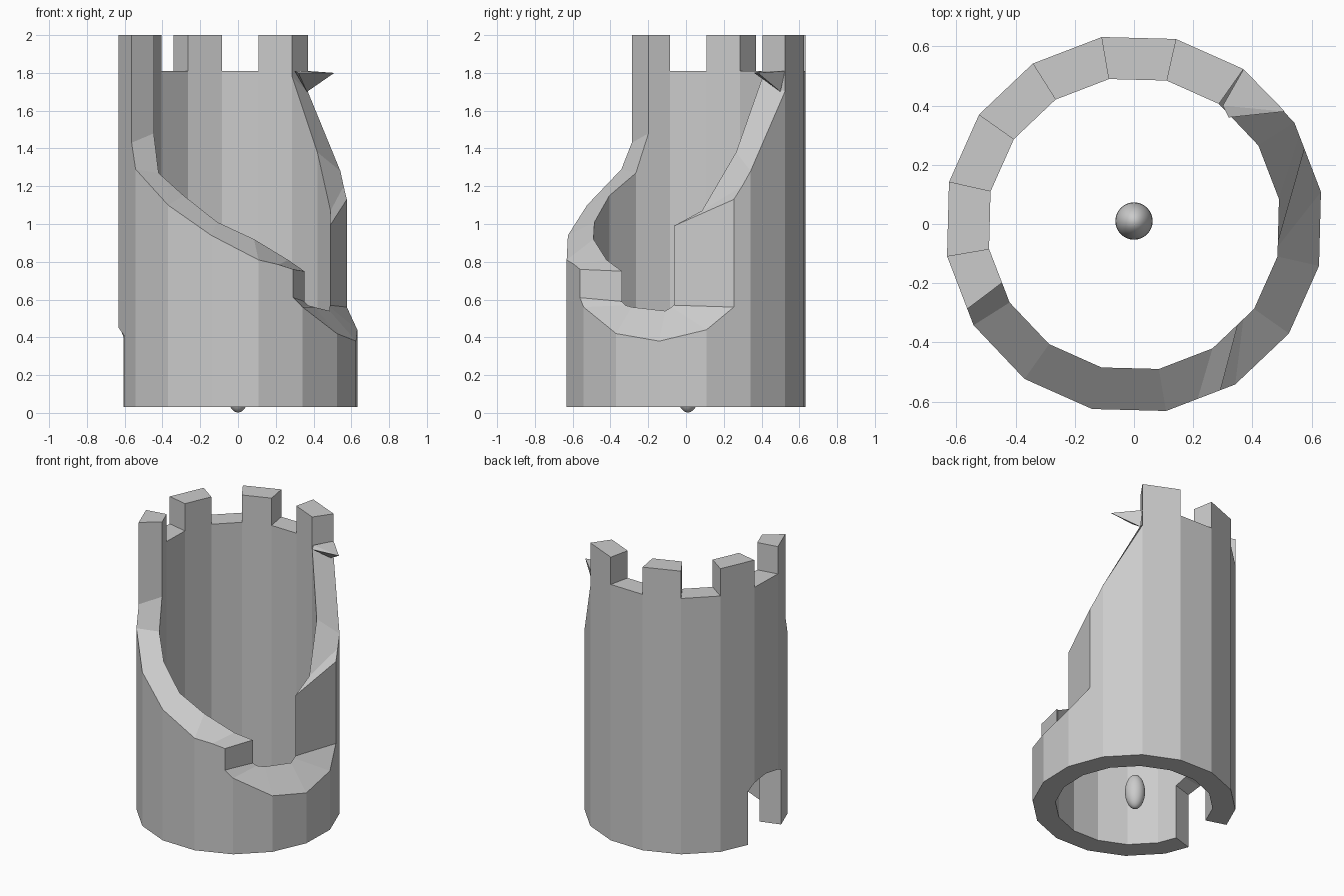
import bpy, bmesh, math
from mathutils import Vector

if "Cube" in bpy.data.objects:
    bpy.data.objects.remove(bpy.data.objects["Cube"])

R_OUT, R_IN = 0.641, 0.497       # corner radii of the 16-sided wall
OFF, STEP = 9.75, 22.5           # first corner and corner spacing, degrees
BASE, CRENEL, TOP = 0.03, 1.81, 2.0


def on_ring(angle, radius, z):
    """Point on the 16-sided outline at the given angle."""
    local = (angle - OFF) % STEP - STEP / 2
    r = radius * math.cos(math.radians(STEP / 2)) / math.cos(math.radians(local))
    a = math.radians(angle)
    return Vector((r * math.cos(a), r * math.sin(a), z))


def add_object(name, bm):
    mesh = bpy.data.meshes.new(name)
    bm.to_mesh(mesh)
    bm.free()
    ob = bpy.data.objects.new(name, mesh)
    bpy.context.collection.objects.link(ob)
    return ob


# Broken edge: outer angle, outer height, inner angle, inner height
broken = [
    (207, TOP, 204, TOP), (207, 1.43, 204, 1.48),
    (212.25, 1.29, 212.25, 1.27), (234.75, 1.10, 234.75, 1.15),
    (257.25, 0.94, 257.25, 1.01), (279.75, 0.81, 279.75, 0.92),
    (290, 0.785, 302.25, 0.81), (297.5, 0.76, 316, 0.75),
    (297.5, 0.61, 316, 0.59), (302.25, 0.56, 319, 0.57),
    (324.75, 0.42, 324.75, 0.56), (347.25, 0.38, 347.25, 0.54),
    (369.75, 0.44, 351, 0.56), (383.7, 0.56, 352.5, 0.57),
    (383.7, 1.13, 352.5, 0.99), (388, 1.20, 369.75, 1.07),
    (392.25, 1.28, 392.25, 1.38), (414.75, 1.70, 414.75, 1.78),
]
stations = [s + (BASE,) for s in broken]


def even(angle, top, bottom=BASE):
    stations.append((angle, top, angle, top, bottom))


# Battlements along the intact back
for i in range(4):
    a, z = 414.75 + STEP * i, (TOP, CRENEL)[i % 2]
    even(a, z)
    even(a + STEP, z)
# Last merlons, with the arched doorway cut beneath them
for a, top, bottom in ((504.75, TOP, BASE), (523, TOP, BASE), (523, TOP, 0.40),
                       (527.25, TOP, 0.45), (527.25, CRENEL, 0.45),
                       (538, CRENEL, 0.47), (549.75, CRENEL, 0.45),
                       (549.75, TOP, 0.45), (557, TOP, 0.41), (557, TOP, BASE)):
    even(a, top, bottom)

# Tower wall
bm = bmesh.new()
cols = []
for ao, zo, ai, zi, b in stations:
    cols.append([bm.verts.new(p) for p in (
        on_ring(ao, R_OUT, b), on_ring(ao, R_OUT, zo),
        on_ring(ai, R_IN, zi), on_ring(ai, R_IN, b))])
for i, p in enumerate(cols):
    q = cols[(i + 1) % len(cols)]
    s, t = stations[i], stations[(i + 1) % len(cols)]
    same_out = abs((s[0] - t[0]) % 360) < 1e-4
    same_in = abs((s[2] - t[2]) % 360) < 1e-4
    if not same_out:
        bm.faces.new((p[0], q[0], q[1], p[1]))
    if not same_in:
        bm.faces.new((p[2], q[2], q[3], p[3]))
    if not (same_out and same_in and s[1] == t[1] and s[3] == t[3]):
        bm.faces.new((p[1], q[1], q[2], p[2]))
    if not (same_out and same_in and s[4] == t[4]):
        bm.faces.new((p[3], q[3], q[0], p[0]))
bmesh.ops.remove_doubles(bm, verts=bm.verts[:], dist=1e-4)
add_object("tower_wall", bm)

# Broken shard jutting out beside the last merlon
bm = bmesh.new()
for p in ((0.30, 0.40, 1.81), (0.37, 0.523, 1.81), (0.51, 0.38, 1.80),
          (0.365, 0.50, 1.70), (0.32, 0.36, 1.80)):
    bm.verts.new(p)
bmesh.ops.convex_hull(bm, input=bm.verts[:])
bmesh.ops.recalc_face_normals(bm, faces=bm.faces[:])
add_object("broken_shard", bm)

# Small egg-shaped core standing at the centre
bpy.ops.mesh.primitive_uv_sphere_add(segments=32, ring_count=16, radius=1,
                                     location=(0, 0.01, 0.122))
core = bpy.context.object
core.name = "core_egg"
core.scale = (0.063, 0.063, 0.12)
bpy.ops.object.shade_smooth()
